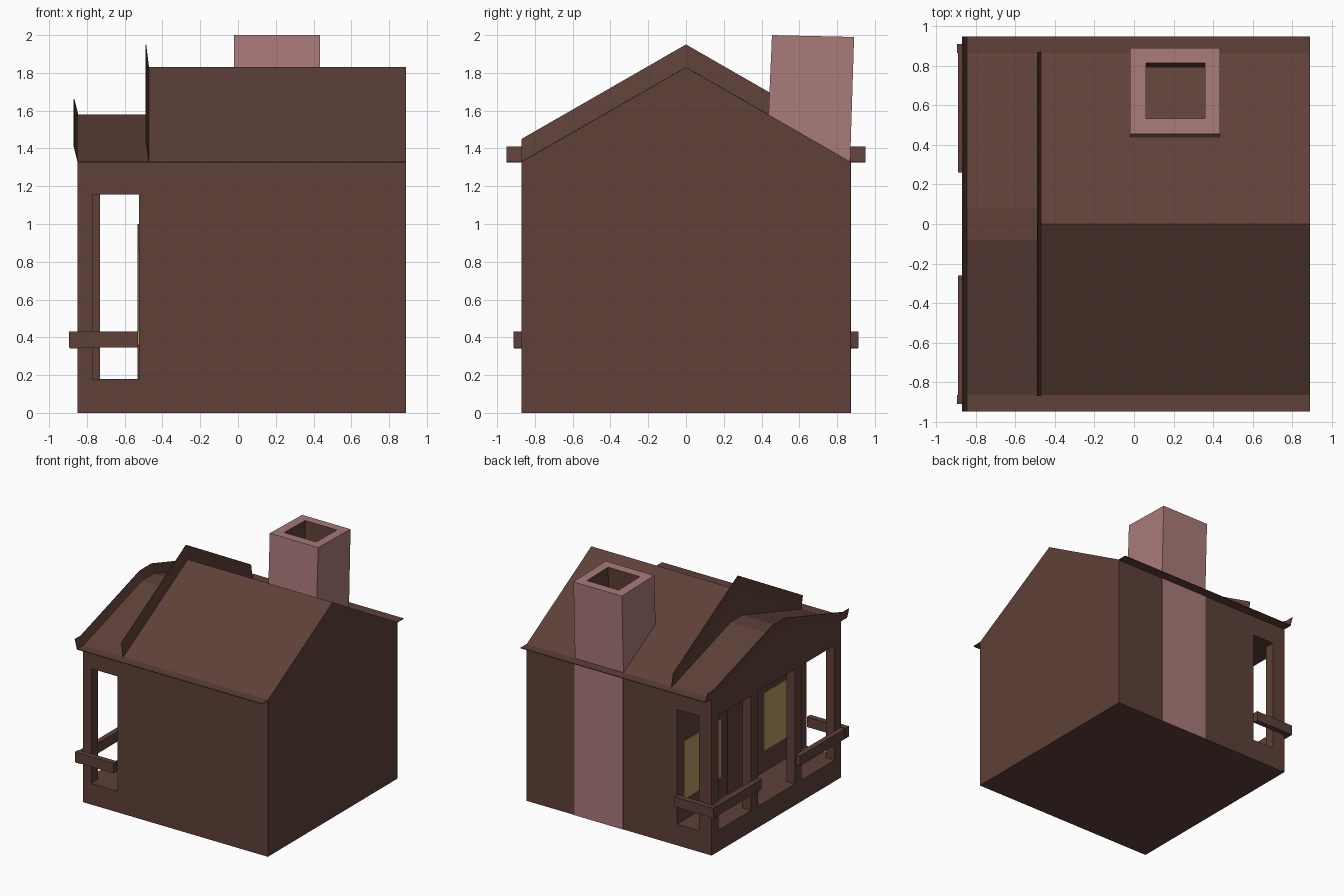
import bpy, bmesh

default = bpy.data.objects.get("Cube")
if default:
    bpy.data.objects.remove(default, do_unlink=True)


def material(name, rgb):
    m = bpy.data.materials.new(name)
    m.use_nodes = True
    m.diffuse_color = (*rgb, 1)
    m.node_tree.nodes["Principled BSDF"].inputs["Base Color"].default_value = (*rgb, 1)
    return m


BROWN = material("dark brown wood", (0.112, 0.052, 0.040))
PINK = material("dusty pink brick", (0.402, 0.193, 0.193))
YELLOW = material("warm window yellow", (0.50, 0.32, 0.125))


def finish(name, bm, mat):
    bmesh.ops.recalc_face_normals(bm, faces=bm.faces[:])
    mesh = bpy.data.meshes.new(name)
    bm.to_mesh(mesh)
    bm.free()
    mesh.materials.append(mat)
    obj = bpy.data.objects.new(name, mesh)
    bpy.context.collection.objects.link(obj)
    return obj


def prism(name, outline, x0, x1, mat=BROWN):
    """Extrude a (y, z) outline along x."""
    bm = bmesh.new()
    face = bm.faces.new([bm.verts.new((x0, y, z)) for y, z in outline])
    new = bmesh.ops.extrude_face_region(bm, geom=[face])["geom"]
    bmesh.ops.translate(bm, vec=(x1 - x0, 0, 0),
                        verts=[v for v in new if isinstance(v, bmesh.types.BMVert)])
    return finish(name, bm, mat)


def box(name, x, y, z, mat=BROWN):
    return prism(name, [(y[0], z[0]), (y[1], z[0]), (y[1], z[1]), (y[0], z[1])], x[0], x[1], mat)


def flared_strip(name, path, x0, x1, rise):
    """Thin upright band along a roof edge, leaning outward."""
    bm = bmesh.new()
    low = [bm.verts.new((x0, y, z)) for y, z in path]
    top = [bm.verts.new((x1, y, z + rise)) for y, z in path]
    for i in range(len(path) - 1):
        bm.faces.new((low[i], low[i + 1], top[i + 1], top[i]))
    obj = finish(name, bm, BROWN)
    mod = obj.modifiers.new("thickness", "SOLIDIFY")
    mod.thickness = 0.004
    return obj


def combine(obj, other, operation):
    mod = obj.modifiers.new(operation, "BOOLEAN")
    mod.operation = operation
    mod.solver = "EXACT"
    mod.object = other
    other.hide_render = True
    bpy.context.view_layer.objects.active = obj
    bpy.ops.object.modifier_apply(modifier=mod.name)
    bpy.data.objects.remove(other, do_unlink=True)


def clean(obj):
    bm = bmesh.new()
    bm.from_mesh(obj.data)
    bmesh.ops.remove_doubles(bm, verts=bm.verts[:], dist=0.0001)
    bmesh.ops.dissolve_limit(bm, angle_limit=0.01, verts=bm.verts[:], edges=bm.edges[:])
    bm.to_mesh(obj.data)
    bm.free()


HALF, EAVE, OUT = 0.87, 1.33, 0.95
LEFT, RIGHT, GABLE = -0.85, 0.89, -0.475
FLOOR, LINTEL, INNER = 0.18, 1.155, -0.525
main_roof = [(-HALF, EAVE), (0, 1.83), (HALF, EAVE)]
porch_roof = [(-HALF, EAVE), (-0.08, 1.58), (0.08, 1.58), (HALF, EAVE)]
base = [(HALF, 0), (-HALF, 0)]

# House body with the lower porch joined on its side
house = prism("house_body", main_roof + base, GABLE, RIGHT)
combine(house, prism("porch", porch_roof + base, LEFT, -0.2), "UNION")

# Porch room and its openings
holes = [((-0.77, INNER), (-0.78, 0.78)),
         ((-0.77, INNER), (-1, -0.7)),
         ((-0.73, INNER), (0.7, 1)),
         ((-1, -0.7), (0.34, 0.78)),
         ((-1, -0.7), (-0.25, 0.25)),
         ((-1, -0.7), (-0.78, -0.34))]
for x, y in holes:
    combine(house, box("opening_cutter", x, y, (FLOOR, LINTEL)), "DIFFERENCE")
clean(house)

# Back corner of the porch is a wider post
box("back_corner_post", (-0.78, -0.73), (0.78, 0.869), (FLOOR, LINTEL))

# Raised bands along the two gables
flared_strip("main_gable_band", main_roof, GABLE, -0.49, 0.12)
flared_strip("porch_gable_band", [(-OUT, EAVE)] + porch_roof + [(OUT, EAVE)], LEFT, -0.87, 0.08)

for side, word in ((-1, "front"), (1, "back")):
    def span(a, b):
        return sorted((side * a, side * b))
    # Flat eaves
    box(word + "_eave", (LEFT, RIGHT), span(HALF - 0.005, OUT), (EAVE - 0.004, EAVE + 0.002))
    # Porch rails
    box(word + "_rail", (-0.895, -0.53), span(0.865, 0.912), (0.345, 0.43))
    box(word + "_side_rail", (-0.89, -0.845), span(0.26, 0.91), (0.34, 0.425))
    # Windows on the inner porch wall
    box(word + "_window", (INNER - 0.005, INNER + 0.002), span(0.29, 0.78), (0.36, 0.85), YELLOW)

# Door on the inner porch wall
box("door", (INNER - 0.006, INNER + 0.002), (-0.2, 0.2), (FLOOR, 1.0))

# Chimney: flush strip on the back wall, leaning hollow stack above
box("chimney_base", (-0.02, 0.435), (HALF - 0.002, HALF + 0.003), (0, EAVE - 0.005), PINK)
stack = prism("chimney_stack", [(0.425, 1.3), (0.868, 1.3), (0.89, 1.99), (0.455, 2.0)],
              -0.02, 0.435, PINK)
combine(stack, prism("flue_cutter", [(0.50, 1.2), (0.785, 1.2), (0.82, 2.1), (0.537, 2.1)],
                     0.06, 0.36, PINK), "DIFFERENCE")
stack.data.materials.clear()
stack.data.materials.append(PINK)
stack.data.materials.append(BROWN)
for p in stack.data.polygons:
    c = p.center
    inside = 0.05 < c.x < 0.37 and 0.49 < c.y < 0.83
    p.material_index = 1 if inside and abs(p.normal.z) < 0.5 else 0
